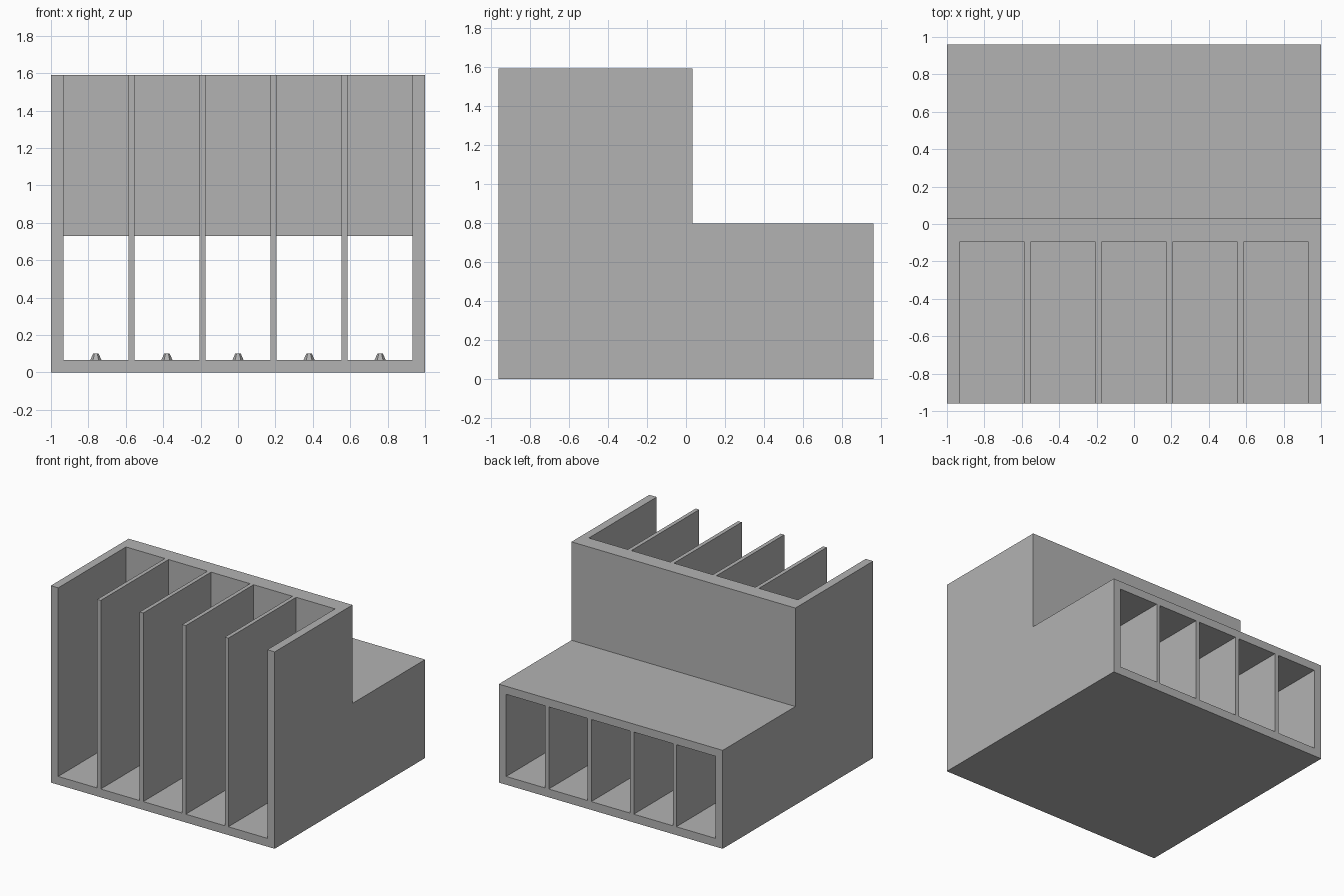
import bpy, bmesh
from mathutils import Matrix

cube = bpy.data.objects.get("Cube")
if cube:
    bpy.data.objects.remove(cube, do_unlink=True)

# Single plain grey material
grey = bpy.data.materials.new("plain grey")
grey.use_nodes = True
COLOUR = (0.45, 0.45, 0.45, 1)
grey.diffuse_color = COLOUR
grey.node_tree.nodes["Principled BSDF"].inputs["Base Color"].default_value = COLOUR

BAY_CENTRES = [0.38 * i for i in range(-2, 3)]
BAY_HALF = 0.174
FLOOR = 0.067


def add_object(name, bm):
    bmesh.ops.recalc_face_normals(bm, faces=bm.faces)
    mesh = bpy.data.meshes.new(name)
    bm.to_mesh(mesh)
    bm.free()
    mesh.materials.append(grey)
    obj = bpy.data.objects.new(name, mesh)
    bpy.context.collection.objects.link(obj)
    return obj


def extrude_profile(name, profile, x0, x1):
    """Extrude a closed (y, z) outline from x0 to x1."""
    bm = bmesh.new()
    face = bm.faces.new([bm.verts.new((x0, y, z)) for y, z in profile])
    result = bmesh.ops.extrude_face_region(bm, geom=[face])
    verts = [v for v in result["geom"] if isinstance(v, bmesh.types.BMVert)]
    bmesh.ops.translate(bm, verts=verts, vec=(x1 - x0, 0, 0))
    return add_object(name, bm)


# Stepped housing: tall front, low rear
body = extrude_profile("rack_body", [
    (-0.96, 0), (0.96, 0), (0.96, 0.795), (0.033, 0.795),
    (0.033, 1.59), (-0.96, 1.59)], -1, 1)

# Bays: open at the front and top, tunnelling out of the back
bay_outline = [(-1.2, FLOOR), (1.2, FLOOR), (1.2, 0.73),
               (-0.095, 0.73), (-0.095, 1.8), (-1.2, 1.8)]
for x in BAY_CENTRES:
    cutter = extrude_profile("bay_cutter", bay_outline, x - BAY_HALF, x + BAY_HALF)
    cutter.hide_render = True
    cut = body.modifiers.new("bay", 'BOOLEAN')
    cut.operation = 'DIFFERENCE'
    cut.solver = 'EXACT'
    cut.object = cutter
    bpy.context.view_layer.objects.active = body
    bpy.ops.object.modifier_apply(modifier=cut.name)
    bpy.data.objects.remove(cutter, do_unlink=True)

# Small tapered stop on the floor of each bay
for i, x in enumerate(BAY_CENTRES):
    bm = bmesh.new()
    bmesh.ops.create_cone(bm, cap_ends=True, segments=6, radius1=0.03,
                          radius2=0.015, depth=0.034,
                          matrix=Matrix.Translation((x, 0, FLOOR + 0.016)) @ Matrix.Rotation(0.52, 4, 'Z'))
    add_object(f"floor_stop_{i + 1}", bm)
